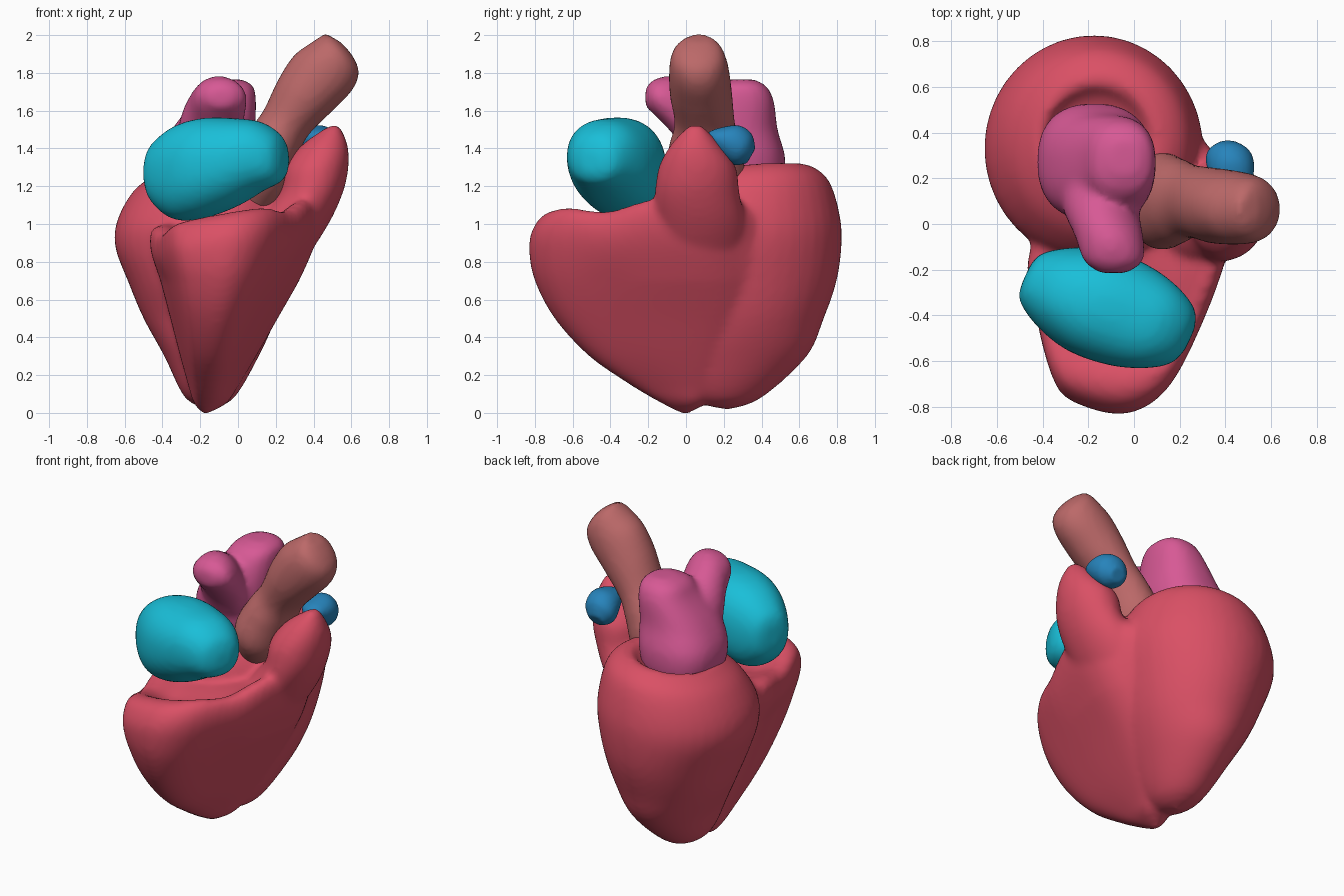
import bpy, bmesh, math
from mathutils import Vector

N = 40
X, Y, Z = Vector((1, 0, 0)), Vector((0, 1, 0)), Vector((0, 0, 1))


def spline(pts, t):
    """Catmull-Rom through tuples of numbers, t counted in stations."""
    i = min(int(t), len(pts) - 2)
    f = t - i
    p = [pts[max(0, min(len(pts) - 1, i + k))] for k in (-1, 0, 1, 2)]
    return [b + 0.5 * f * (c - a + f * (2*a - 5*b + 4*c - d + f * (3*(b - c) + d - a)))
            for a, b, c, d in zip(*p)]


def ellipse(power=2.0):
    out = []
    for k in range(N):
        c, s = math.cos(math.tau * k / N), math.sin(math.tau * k / N)
        out.append((math.copysign(abs(c) ** (2 / power), c),
                    math.copysign(abs(s) ** (2 / power), s)))
    return out


def loft(bm, stations, u=X, v=Y, section=None, steps=5, tilt=None):
    """Stations are (x, y, z, radius_u, radius_v); both ends are closed."""
    section = section or ellipse()
    rings = []
    total = (len(stations) - 1) * steps
    for j in range(total + 1):
        x, y, z, a, b = spline(stations, j / steps)
        a, b = max(a, 0.004), max(b, 0.004)
        ring = []
        for p, q in section:
            co = Vector((x, y, z)) + u * (p * a) + v * (q * b)
            if tilt:
                co.z += tilt(co)
            ring.append(bm.verts.new(co))
        rings.append(ring)
    n = len(section)
    faces = []
    for r0, r1 in zip(rings, rings[1:]):
        for k in range(n):
            m = (k + 1) % n
            faces.append(bm.faces.new((r0[k], r0[m], r1[m], r1[k])))
    faces.append(bm.faces.new(rings[0][::-1]))
    faces.append(bm.faces.new(rings[-1]))
    bmesh.ops.recalc_face_normals(bm, faces=faces)


def finish(bm, name, color, voxel=0.02, smooth=5):
    me = bpy.data.meshes.new(name)
    bm.to_mesh(me)
    bm.free()
    ob = bpy.data.objects.new(name, me)
    bpy.context.collection.objects.link(ob)
    mat = bpy.data.materials.new(name + "_color")
    mat.diffuse_color = (*color, 1)
    me.materials.append(mat)
    rm = ob.modifiers.new("merge", 'REMESH')
    rm.mode = 'VOXEL'
    rm.voxel_size = voxel
    rm.use_smooth_shade = True
    sm = ob.modifiers.new("soften", 'SMOOTH')
    sm.factor = 0.5
    sm.iterations = smooth
    return ob


# Ventricles: back chamber, front chamber and outflow cone fused together
bm = bmesh.new()
loft(bm, [(-.15, .22, .015, 0, 0), (-.15, .21, .08, .13, .19), (-.14, .27, .3, .25, .37),
          (-.15, .31, .5, .35, .42), (-.16, .32, .7, .42, .48), (-.175, .33, .9, .475, .495),
          (-.175, .33, 1.05, .465, .48), (-.16, .35, 1.2, .40, .41), (-.15, .36, 1.275, .31, .32),
          (-.16, .36, 1.29, .24, .25), (-.17, .35, 1.23, .19, .19), (-.17, .35, 1.18, 0, 0)],
     tilt=lambda c: max(0, c.z - .5) * (.12 * (c.x + .17) + .08 * (c.y - .36)))
plan = [(-.08, -.78), (.14, -.83), (.32, -.72), (.47, -.42), (.57, -.12), (.60, .08),
        (.54, .25), (.40, .40), (0, .30), (-.26, -.1), (-.24, -.4), (-.17, -.68)]
loop = plan[-1:] + plan + plan[:2]
smooth_plan = [tuple(spline(loop, 1 + k / 4)) for k in range(4 * len(plan))]
loft(bm, [(-.18, 0, -.005, .03, .03), (-.18, .03, .05, .2, .19), (-.18, .05, .14, .3, .40),
          (-.18, .06, .3, .46, .69), (-.18, .06, .5, .65, .91), (-.18, .03, .7, .84, 1.0),
          (-.18, 0, .87, .99, 1), (-.18, 0, .98, 1.04, .98), (-.18, -.02, 1.06, 1.0, .88),
          (-.15, -.08, 1.07, .82, .68), (-.1, -.15, 1.0, .5, .4), (-.05, -.25, .98, 0, 0)],
     section=smooth_plan,
     tilt=lambda c: min(1, max(0, (c.z - .7) / .3)) *
     (.18 * (c.x - .02) - .05 * math.exp(-((c.y + .42) / .15) ** 2)))
loft(bm, [(.12, .08, .65, .12, .2), (.25, .08, .95, .2, .25), (.38, .06, 1.15, .17, .225),
          (.415, .06, 1.3, .17, .205), (.46, .05, 1.42, .12, .13), (.51, .05, 1.52, .03, .04)])
finish(bm, "ventricles", (.70, .08, .13), smooth=8)

# Right atrium: rounded bean leaning across the front
bm = bmesh.new()
d, side = Vector((.91, -.415, 0)), Vector((.415, .91, 0))
bean = [(-.395, 1.28, .05, .06), (-.365, 1.27, .12, .15), (-.24, 1.27, .195, .245),
        (-.08, 1.295, .24, .265), (.1, 1.325, .235, .235), (.25, 1.355, .195, .185),
        (.36, 1.345, .13, .125), (.395, 1.33, .05, .05)]
loft(bm, [(-.115 + d.x * t, -.365 + (d.y + .06) * t, z, a, b) for t, z, a, b in bean],
     side, Z, ellipse(2.25))
finish(bm, "right_atrium", (.01, .52, .69))

# Left atrium: upright body with a lobe reaching forward
bm = bmesh.new()
loft(bm, [(-.18, .3, 1.12, .12, .12), (-.18, .28, 1.2, .22, .23), (-.17, .27, 1.35, .25, .255),
          (-.13, .25, 1.5, .22, .235), (-.07, .27, 1.65, .165, .195), (-.05, .28, 1.73, .13, .145),
          (-.04, .29, 1.765, .06, .07)], section=ellipse(2.4))
loft(bm, [(-.17, .25, 1.4, .15, .2), (-.15, .08, 1.48, .165, .235), (-.11, -.05, 1.615, .15, .165),
          (-.09, -.16, 1.67, .13, .1), (-.09, -.215, 1.67, .06, .05)], X, Z)
finish(bm, "left_atrium", (.68, .1, .30), smooth=6)

# Aorta: slanted vessel with a swollen root and a tapering end
bm = bmesh.new()
loft(bm, [(.06, .1, 1.1, .12, .1), (.11, .1, 1.25, .21, .165), (.18, .1, 1.41, .19, .15),
          (.25, .1, 1.53, .16, .135), (.355, .08, 1.68, .165, .165), (.45, .07, 1.8, .16, .18),
          (.51, .065, 1.88, .145, .15), (.52, .065, 1.94, .115, .1), (.505, .07, 1.985, .06, .05)],
     Y, Vector((.87, 0, -.5)))
finish(bm, "aorta", (.50, .14, .14), smooth=4)

# Pulmonary artery stub behind the outflow cone
bm = bmesh.new()
loft(bm, [(.43, .11, 1.47, .02, .02), (.43, .15, 1.465, .07, .05), (.425, .23, 1.44, .1, .095),
          (.415, .30, 1.395, .1, .095), (.41, .345, 1.36, .05, .045)],
     X, Vector((0, .5, .87)))
finish(bm, "pulmonary_artery", (.02, .23, .50), voxel=.012, smooth=3)
